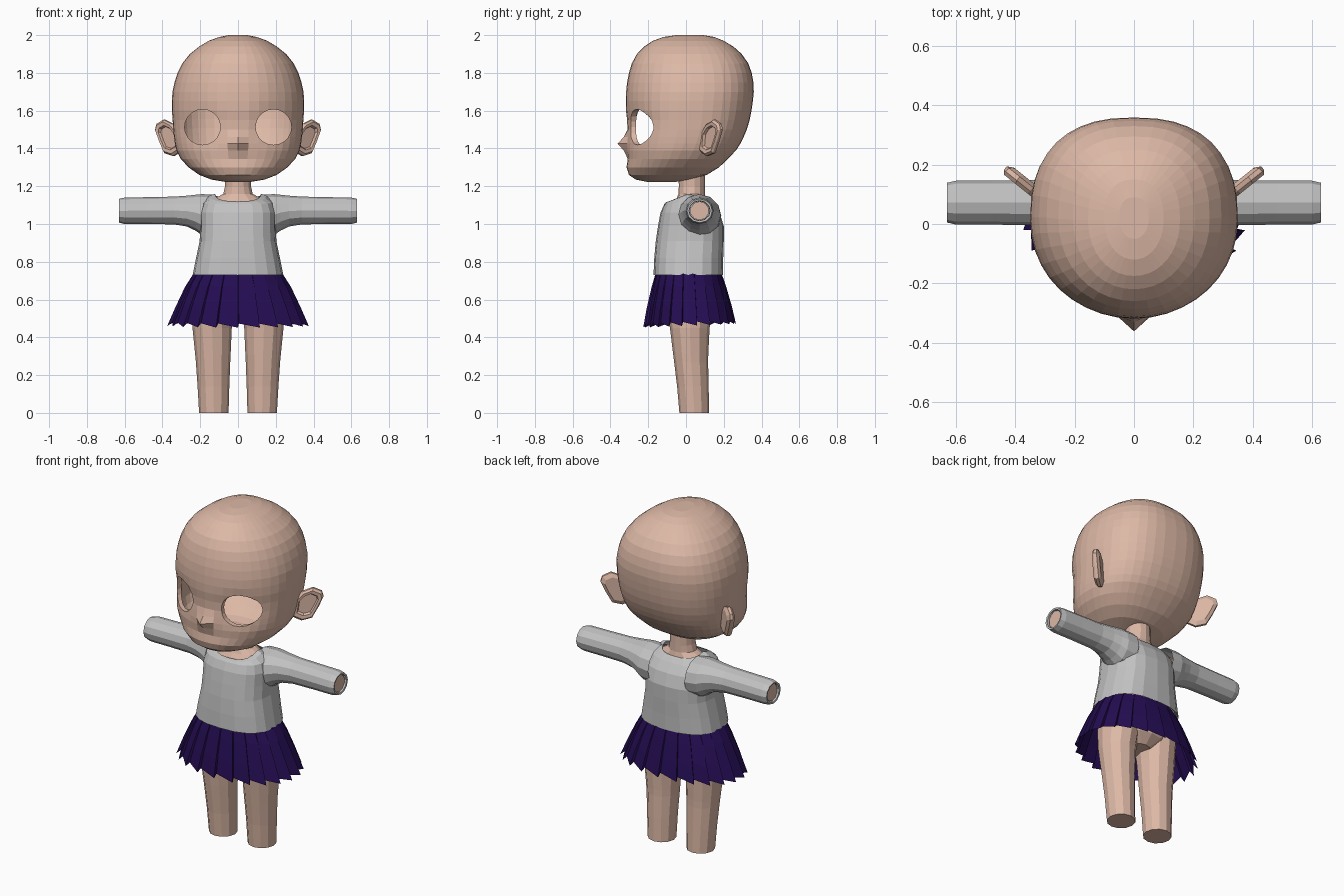
import bpy, bmesh, math
from mathutils import Vector

if "Cube" in bpy.data.objects:
    bpy.data.objects.remove(bpy.data.objects["Cube"])


def material(name, rgb):
    m = bpy.data.materials.new(name)
    m.diffuse_color = (*rgb, 1)
    m.use_nodes = True
    m.node_tree.nodes["Principled BSDF"].inputs["Base Color"].default_value = m.diffuse_color
    return m


SKIN = material("skin", (0.72, 0.48, 0.38))
SHIRT = material("shirt_grey", (0.54, 0.54, 0.54))
SKIRT = material("skirt_purple", (0.018, 0.004, 0.085))


def spow(v, p):
    return math.copysign(abs(v) ** p, v)


def ring(z, hw, yf, yb, n, pf=1.0, pb=1.0):
    """Closed cross-section at height z, half width hw, from yf (front) to yb (back)."""
    c, h, pts = (yf + yb) / 2, (yb - yf) / 2, []
    for i in range(n):
        a = 2 * math.pi * i / n
        s, k = math.sin(a), math.cos(a)
        s = 0.0 if abs(s) < 1e-9 else s
        k = 0.0 if abs(k) < 1e-9 else k
        p = pf if k > 0 else pb
        pts.append(Vector((hw * spow(s, p), c - h * spow(k, p), z)))
    return pts


def loft(name, rings, mat, caps=(True, True)):
    """Skin a list of equal-length rings."""
    bm = bmesh.new()
    rows = [[bm.verts.new(p) for p in r] for r in rings]
    n = len(rows[0])
    for lo, hi in zip(rows, rows[1:]):
        for i in range(n):
            j = (i + 1) % n
            bm.faces.new((lo[i], lo[j], hi[j], hi[i]))
    if caps[0]:
        bm.faces.new(rows[0][::-1])
    if caps[1]:
        bm.faces.new(rows[-1])
    bmesh.ops.recalc_face_normals(bm, faces=bm.faces)
    me = bpy.data.meshes.new(name)
    bm.to_mesh(me)
    bm.free()
    me.materials.append(mat)
    ob = bpy.data.objects.new(name, me)
    bpy.context.scene.collection.objects.link(ob)
    return ob


def gauss(x, z, cx, cz, sx, sz):
    return math.exp(-((x - cx) / sx) ** 2 - ((z - cz) / sz) ** 2)


# Head shell: (z, half width, front y, back y)
head_rows = [
    (1.222, .06, -.20, -.06), (1.235, .14, -.265, .02), (1.26, .205, -.302, .11),
    (1.30, .262, -.315, .175), (1.345, .303, -.308, .222), (1.39, .326, -.312, .265),
    (1.425, .334, -.312, .288), (1.46, .339, -.312, .305), (1.50, .343, -.31, .322),
    (1.55, .346, -.312, .337), (1.60, .35, -.318, .347), (1.65, .35, -.319, .354),
    (1.70, .347, -.317, .359), (1.75, .336, -.312, .357), (1.80, .32, -.302, .348),
    (1.85, .295, -.287, .33), (1.90, .255, -.26, .295), (1.94, .205, -.22, .25),
    (1.97, .155, -.175, .20), (1.99, .10, -.12, .15), (2.0, .05, -.05, .09)]
rings = []
for row in head_rows:
    r = ring(*row, 40, 0.97, 0.82)
    for p in r:
        if p.y < 0 and 1.24 < p.z < 1.8:
            # nose bump and shallow eye sockets
            p.y -= .05 * gauss(p.x, p.z, 0, 1.425, .035, .035)
            p.y += .022 * gauss(abs(p.x), p.z, .185, 1.52, .09, .085)
    rings.append(r)
head = loft("head", rings, SKIN)
sol = head.modifiers.new("shell", 'SOLIDIFY')
sol.thickness, sol.offset = .025, -1
cutters = []
for s in (-1, 1):
    # Eye openings
    oval = [(s * .188 + .095 * math.cos(t * math.pi / 10),
             1.513 + .094 * math.sin(t * math.pi / 10)) for t in range(20)]
    cut = loft("eye_cutter", [[Vector((x, y, z)) for x, z in oval] for y in (-.5, -.02)], SKIN)
    cut.hide_render = True
    cutters.append(cut)
    b = head.modifiers.new("eye_hole", 'BOOLEAN')
    b.operation, b.solver, b.object = 'DIFFERENCE', 'EXACT', cut
bpy.context.view_layer.objects.active = head
for name in [m.name for m in head.modifiers]:
    bpy.ops.object.modifier_apply(modifier=name)
for cut in cutters:
    bpy.data.objects.remove(cut)

# Ears: angled outline, rounded towards both faces, with a hollow in front
ear_outline = [(.30, 1.385), (.34, 1.36), (.385, 1.375), (.413, 1.44), (.434, 1.50),
               (.427, 1.53), (.39, 1.552), (.345, 1.53), (.31, 1.48)]
ear_mid = (.365, 1.46)
ear_layers = [(.75, .020), (1.0, .008), (1.0, -.008), (.88, -.020), (.68, -.018), (.6, -.004)]
for s, side in ((-1, "left"), (1, "right")):
    rings = []
    for scale, d in ear_layers:
        pts = []
        for x, z in ear_outline:
            x = ear_mid[0] + (x - ear_mid[0]) * scale
            z = ear_mid[1] + (z - ear_mid[1]) * scale
            pts.append(Vector((s * (x - .62 * d), .105 + (x - .33) * .8 + .78 * d, z)))
        rings.append(pts)
    loft("ear_" + side, rings, SKIN)

# Body with neck
body_rows = [
    (.50, .07, -.05, .10), (.55, .17, -.10, .15), (.63, .22, -.13, .175),
    (.75, .21, -.14, .175), (.90, .17, -.13, .165), (1.04, .17, -.11, .15),
    (1.10, .15, -.075, .115), (1.135, .125, -.05, .105), (1.16, .08, -.04, .10),
    (1.20, .07, -.038, .10), (1.27, .07, -.04, .10)]
loft("body", [ring(*r, 14) for r in body_rows], SKIN)

# Shirt torso: last value tilts the row, lower at the front
shirt_rows = [
    (.745, .225, -.15, .178, 0), (.73, .24, -.172, .196, 0), (.82, .222, -.168, .197, 0),
    (.91, .203, -.16, .20, 0), (.99, .20, -.148, .20, 0), (1.06, .20, -.135, .177, 0),
    (1.115, .185, -.115, .14, .01), (1.15, .15, -.105, .12, .035), (1.16, .122, -.09, .11, .04)]
rings = []
for z, hw, yf, yb, tilt in shirt_rows:
    r = ring(z, hw, yf, yb, 20, .78, .78)
    c, h = (yf + yb) / 2, (yb - yf) / 2
    for p in r:
        k = (p.y - c) / h
        p.z += tilt * k if k < 0 else -.6 * tilt * k
    rings.append(r)
loft("shirt_torso", rings, SHIRT, (False, False))

# Sleeves with turned-in cuffs, arms, legs: (position, half width, low, high)
sleeve_rows = [
    (.12, .115, .93, 1.155), (.19, .112, .94, 1.158), (.225, .10, .965, 1.155),
    (.27, .088, .987, 1.15), (.34, .076, .998, 1.145), (.48, .074, 1.0, 1.142),
    (.60, .074, 1.0, 1.14), (.63, .067, 1.007, 1.133), (.628, .056, 1.017, 1.123),
    (.57, .054, 1.019, 1.121)]
leg_rows = [
    (0, .078, -.035, .122, .128), (.14, .084, -.047, .12, .13), (.27, .091, -.063, .117, .132),
    (.31, .094, -.068, .118, .133), (.45, .104, -.085, .125, .137), (.60, .11, -.105, .15, .13)]
for s, side in ((-1, "left"), (1, "right")):
    def sideways(row, n):
        return [Vector((s * p.z, p.x + .072, p.y)) for p in ring(*row, n)]
    loft("sleeve_" + side, [sideways(r, 12) for r in sleeve_rows], SHIRT, (False, False))
    loft("arm_" + side, [sideways((x, .05, 1.02, 1.12), 10) for x in (.15, .62)], SKIN)
    loft("leg_" + side, [[p + Vector((s * cx, 0, 0)) for p in ring(z, hw, yf, yb, 12)]
                         for z, hw, yf, yb, cx in leg_rows], SKIN)

# Pleated skirt: (z, half width, front y, back y, pleat depth)
PLEATS = 22
rings = []
for z, hw, yf, yb, amp in [(.74, .236, -.16, .187, .012), (.67, .277, -.178, .208, .025),
                           (.56, .325, -.202, .236, .032), (.462, .364, -.218, .256, .036)]:
    c, h = (yf + yb) / 2, (yb - yf) / 2
    pts = []
    for k in range(PLEATS):
        for off, f in ((.03, 1 - amp), (1.0, 1 + amp)):
            a = 2 * math.pi * (k + off) / PLEATS
            lift = .02 * (.74 - z) / .28 * (.5 - .5 * math.cos(a)) - .3 * (f - 1)
            pts.append(Vector((hw * f * spow(math.sin(a), .93),
                               c - h * f * spow(math.cos(a), .93), z + lift)))
    rings.append(pts)
loft("pleated_skirt", rings, SKIRT, (False, False))
